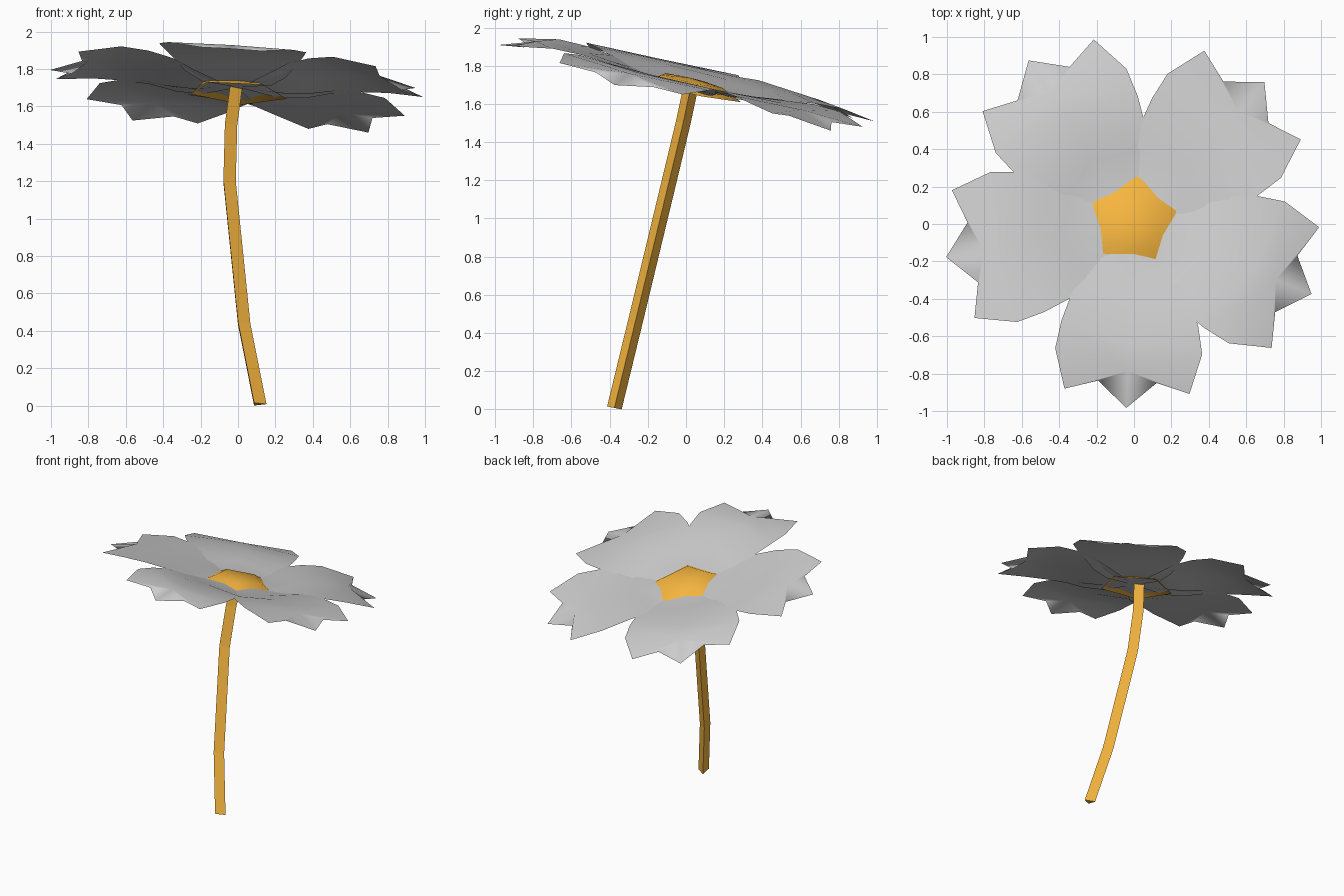
import bpy, math

if "Cube" in bpy.data.objects:
    bpy.data.objects.remove(bpy.data.objects["Cube"])

GOLD = bpy.data.materials.new("gold")
GOLD.diffuse_color = (0.93, 0.47, 0.05, 1)
GOLD.use_nodes = True
GOLD.node_tree.nodes["Principled BSDF"].inputs["Base Color"].default_value = GOLD.diffuse_color


def make(name, verts, faces, mat=None, smooth=False):
    me = bpy.data.meshes.new(name)
    me.from_pydata(verts, [], faces)
    me.update()
    ob = bpy.data.objects.new(name, me)
    bpy.context.collection.objects.link(ob)
    if mat:
        me.materials.append(mat)
    for p in me.polygons:
        p.use_smooth = smooth
    return ob


def head(r, deg, h):
    """Point on the tilted flower head, h above its plane."""
    a = math.radians(deg)
    x, y = r * math.cos(a), r * math.sin(a)
    return (x, y, 1.702 - 0.072 * x - 0.227 * y + h)


# Petals: rows of (radius, half angle, edge lift, middle lift), then a toothed tip
ROWS = [(0.25, 50, -0.015, 0.0), (0.40, 44, 0.005, 0.03), (0.53, 39, 0.04, 0.045),
        (0.67, 34.5, 0.055, 0.05), (0.815, 30, 0.055, 0.045)]
TIP = [(0.99, 20.5, 0.015), (0.89, 10.5, 0.01)]


def petal(name, yaw, s):
    verts = [head(0, 0, 0)]
    for r, a, edge, mid in ROWS:
        verts += [head(r * s, yaw - a, edge), head(r * s, yaw, mid), head(r * s, yaw + a, edge)]
    faces = [(0, 1, 2), (0, 2, 3)]
    for i in range(len(ROWS) - 1):
        k = 1 + 3 * i
        faces += [(k, k + 3, k + 4, k + 1), (k + 1, k + 4, k + 5, k + 2)]
    k = len(verts)
    m = k - 2
    for r, a, h in TIP:
        verts += [head(r * s, yaw - a, h), head(r * s, yaw + a, h)]
    verts.append(head(1.02 * s, yaw, -0.02))
    # fan from the last middle point round the toothed rim
    rim = [k - 3, k, k + 2, k + 4, k + 3, k + 1, k - 1]
    faces += [(m, a, b) for a, b in zip(rim, rim[1:])]
    make(name, verts, faces, smooth=True)


for i, (yaw, s) in enumerate([(47.4, 1.01), (122.8, 1.02), (190, 1.0), (267.6, 0.965), (338.5, 1.0)]):
    petal(f"petal_{i + 1}", yaw, s)

# Five-sided shallow dome whose rim dips beneath the petals
N = 5
RINGS = [(0.27, -0.03), (0.17, 0.022)]
verts = [head(r, 12 + 72 * i, h) for r, h in RINGS for i in range(N)] + [head(0, 0, 0.035)]
verts = [(x - 0.005, y + 0.02, z) for x, y, z in verts]
faces = [(i, (i + 1) % N, (i + 1) % N + N, i + N) for i in range(N)]
faces += [(N + i, N + (i + 1) % N, 2 * N) for i in range(N)]
make("flower_centre", verts, faces, GOLD, smooth=True)

# Bent three-sided stem
PATH = [(0.108, -0.375, 0.008), (0.022, -0.27, 0.44), (-0.056, -0.087, 1.2),
        (-0.048, -0.015, 1.5), (-0.018, 0.032, 1.72)]
verts = []
for x, y, z in PATH:
    for k in range(3):
        a = k * math.tau / 3
        dx, dy = 0.044 * math.cos(a), 0.044 * math.sin(a)
        verts.append((x + dx, y + dy, z - 0.2 * dy))
faces = [(3 * i + k, 3 * i + (k + 1) % 3, 3 * i + 3 + (k + 1) % 3, 3 * i + 3 + k)
         for i in range(len(PATH) - 1) for k in range(3)]
faces += [(2, 1, 0), (len(verts) - 3, len(verts) - 2, len(verts) - 1)]
make("stem", verts, faces, GOLD)
